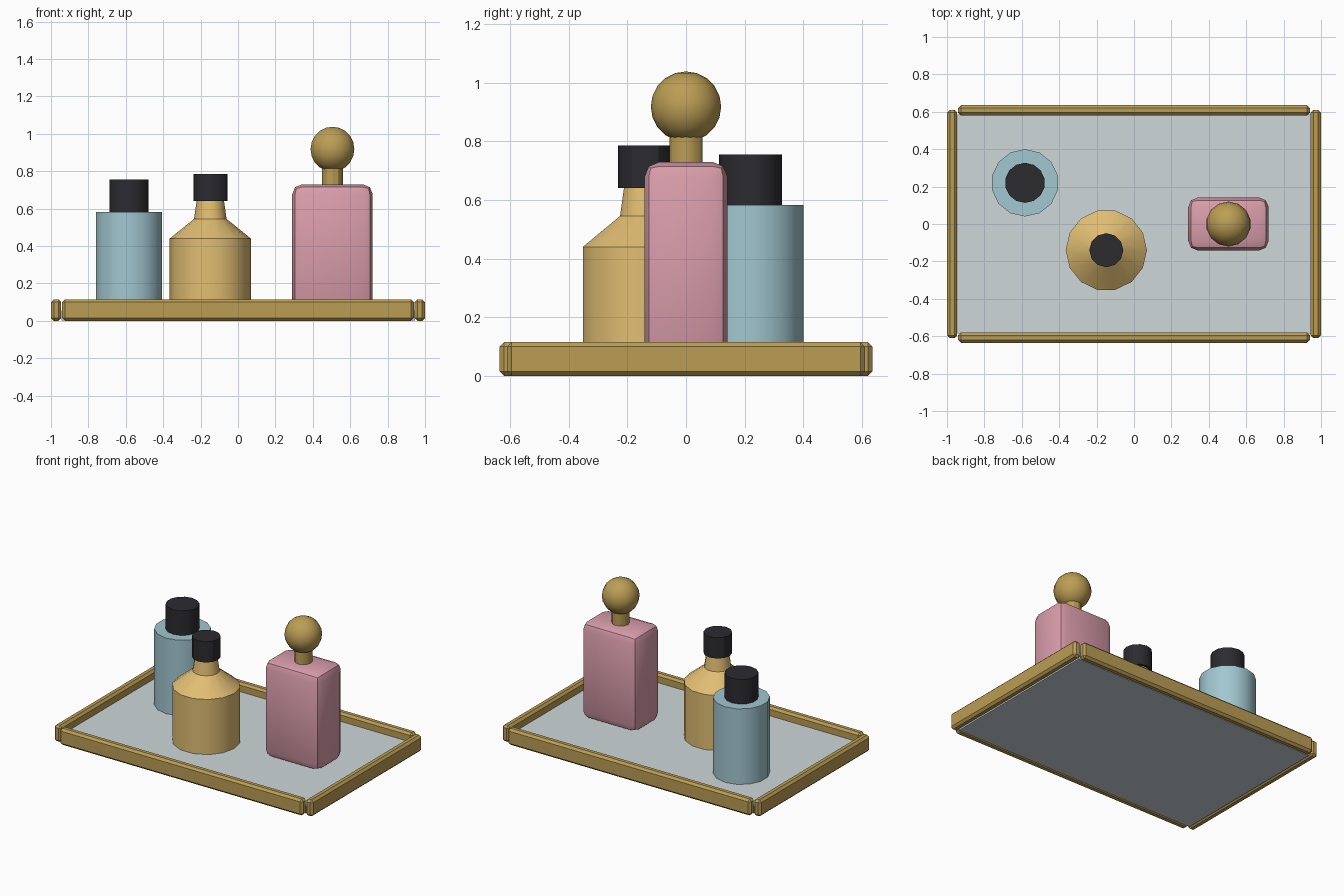
import bpy, bmesh
from math import radians, cos, sin, pi

if "Cube" in bpy.data.objects:
    bpy.data.objects.remove(bpy.data.objects["Cube"])


def material(name, rgb):
    m = bpy.data.materials.new(name)
    m.diffuse_color = (*rgb, 1)
    m.use_nodes = True
    m.node_tree.nodes["Principled BSDF"].inputs["Base Color"].default_value = m.diffuse_color
    return m


GOLD = material("gold", (0.50, 0.34, 0.09))
GLASS = material("pale_glass", (0.62, 0.68, 0.70))
BLUE = material("blue", (0.36, 0.57, 0.63))
AMBER = material("amber", (0.75, 0.51, 0.17))
PINK = material("pink", (0.70, 0.34, 0.41))
BLACK = material("black", (0.025, 0.025, 0.03))


def finish(name, bm, mat, loc):
    bmesh.ops.recalc_face_normals(bm, faces=bm.faces)
    me = bpy.data.meshes.new(name)
    bm.to_mesh(me)
    bm.free()
    ob = bpy.data.objects.new(name, me)
    bpy.context.collection.objects.link(ob)
    ob.location = loc
    me.materials.append(mat)
    bpy.ops.object.select_all(action='DESELECT')
    ob.select_set(True)
    bpy.context.view_layer.objects.active = ob
    bpy.ops.object.shade_smooth_by_angle(angle=radians(30))
    return ob


def box(name, loc, size, mat, bevel=0, segments=1):
    bm = bmesh.new()
    bmesh.ops.create_cube(bm, size=1)
    bmesh.ops.scale(bm, vec=size, verts=bm.verts)
    if bevel:
        bmesh.ops.bevel(bm, geom=bm.edges[:], offset=bevel, segments=segments,
                        profile=0.5, affect='EDGES')
    return finish(name, bm, mat, loc)


def lathe(name, xy, profile, sides, mat, start=0.0):
    """Closed solid of revolution from (radius, z) points."""
    bm = bmesh.new()
    rings = [[bm.verts.new((r * cos(start + 2 * pi * i / sides),
                            r * sin(start + 2 * pi * i / sides), z))
              for i in range(sides)] for r, z in profile]
    for a, b in zip(rings, rings[1:]):
        for i in range(sides):
            j = (i + 1) % sides
            bm.faces.new((a[i], a[j], b[j], b[i]))
    bm.faces.new(rings[0])
    bm.faces.new(rings[-1])
    return finish(name, bm, mat, (*xy, 0))


# Tray: plate and four rails
box("tray_plate", (0, 0, 0.029), (1.89, 1.17, 0.052), GLASS)
for s, n in ((-1, "front"), (1, "back")):
    box(n + "_rail", (0, s * 0.6075, 0.0575), (1.88, 0.055, 0.115), GOLD, 0.015)
for s, n in ((-1, "left"), (1, "right")):
    box(n + "_rail", (s * 0.9725, 0, 0.0575), (0.055, 1.22, 0.115), GOLD, 0.015)

# Blue cylindrical bottle
p = (-0.583, 0.22)
lathe("blue_bottle", p, [(0.18, 0.055), (0.18, 0.583)], 14, BLUE, pi / 2)
lathe("blue_bottle_cap", p, [(0.107, 0.583), (0.107, 0.755)], 14, BLACK, pi / 2)

# Amber flask
p = (-0.148, -0.14)
lathe("amber_bottle", p, [(0.217, 0.055), (0.217, 0.44), (0.087, 0.545),
                          (0.072, 0.65)], 14, AMBER)
lathe("amber_bottle_cap", p, [(0.091, 0.64), (0.091, 0.785)], 12, BLACK)

# Pink block bottle with ball stopper
p = (0.505, 0)
box("pink_bottle", (*p, 0.3925), (0.43, 0.284, 0.675), PINK, 0.052, 2)
lathe("pink_bottle_neck", p, [(0.057, 0.72), (0.057, 0.82)], 12, GOLD)
bm = bmesh.new()
bmesh.ops.create_uvsphere(bm, u_segments=14, v_segments=10, radius=0.12)
finish("ball_stopper", bm, GOLD, (*p, 0.918))
